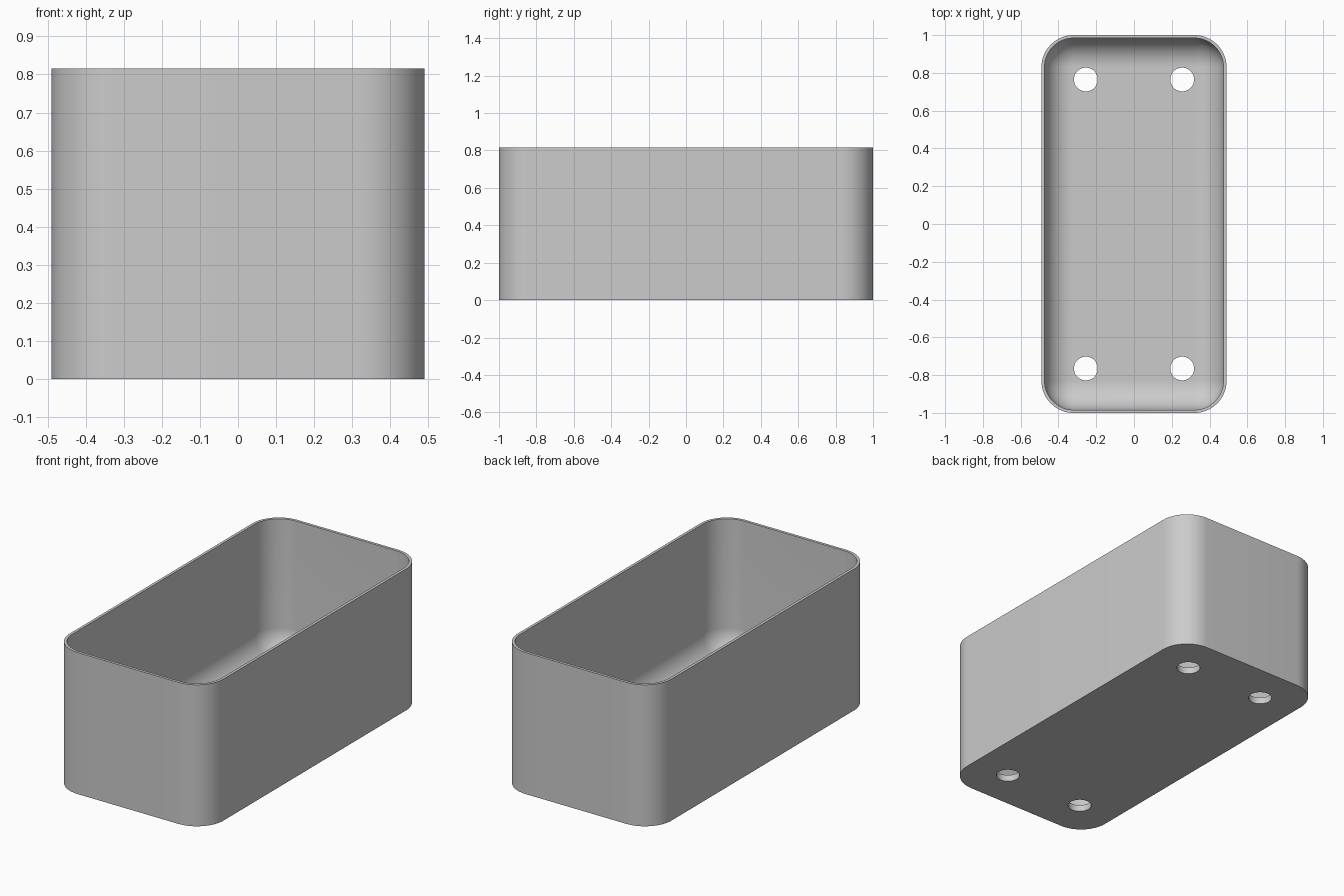
import bpy
import bmesh
import math

if "Cube" in bpy.data.objects:
    bpy.data.objects.remove(bpy.data.objects["Cube"])

HALF_X, HALF_Y, HEIGHT = 0.49, 1.0, 0.815
CORNER, WALL, FLOOR, FILLET = 0.17, 0.016, 0.038, 0.15
HOLE_X, HOLE_Y, HOLE_R = 0.255, 0.765, 0.063
STEPS = 16

grey = bpy.data.materials.new("plain grey")
grey.use_nodes = True
grey.diffuse_color = (0.6, 0.6, 0.6, 1)
grey.node_tree.nodes["Principled BSDF"].inputs["Base Color"].default_value = (0.6, 0.6, 0.6, 1)


def rounded_ring(bm, inset, z):
    """Rounded rectangle, moved inwards by inset."""
    r = CORNER - inset
    cx, cy = HALF_X - CORNER, HALF_Y - CORNER
    ring = []
    for quarter, (sx, sy) in enumerate([(1, 1), (-1, 1), (-1, -1), (1, -1)]):
        for i in range(STEPS + 1):
            a = (quarter + i / STEPS) * math.pi / 2
            ring.append(bm.verts.new((sx * cx + r * math.cos(a), sy * cy + r * math.sin(a), z)))
    return ring


# Tray shell: outside wall, rim, inside wall, then the rounded edge of the floor
profile = [(0, 0), (0, HEIGHT), (WALL, HEIGHT)]
for i in range(STEPS + 1):
    a = i / STEPS * math.pi / 2
    profile.append((WALL + FILLET * (1 - math.cos(a)), FLOOR + FILLET * (1 - math.sin(a))))

bm = bmesh.new()
rings = [rounded_ring(bm, inset, z) for inset, z in profile]
for low, high in zip(rings, rings[1:]):
    for i in range(len(low)):
        j = (i + 1) % len(low)
        bm.faces.new((low[i], low[j], high[j], high[i]))
bm.faces.new(rings[0][::-1])
bm.faces.new(rings[-1])
bmesh.ops.recalc_face_normals(bm, faces=bm.faces)
mesh = bpy.data.meshes.new("tray")
bm.to_mesh(mesh)
bm.free()
mesh.materials.append(grey)
tray = bpy.data.objects.new("tray", mesh)
bpy.context.collection.objects.link(tray)

# Four drain holes through the floor
for sx in (-1, 1):
    for sy in (-1, 1):
        bpy.ops.mesh.primitive_cylinder_add(vertices=48, radius=HOLE_R, depth=0.3,
                                            location=(sx * HOLE_X, sy * HOLE_Y, 0))
        cutter = bpy.context.object
        cutter.name = "hole_cutter"
        cutter.hide_render = True
        cutter.data.materials.append(grey)
        cut = tray.modifiers.new("drain hole", "BOOLEAN")
        cut.operation = "DIFFERENCE"
        cut.solver = "EXACT"
        cut.object = cutter
        bpy.context.view_layer.objects.active = tray
        bpy.ops.object.modifier_apply(modifier=cut.name)
        bpy.data.objects.remove(cutter)

bpy.ops.object.select_all(action="DESELECT")
tray.select_set(True)
bpy.context.view_layer.objects.active = tray
bpy.ops.object.shade_smooth_by_angle(angle=math.radians(35))
